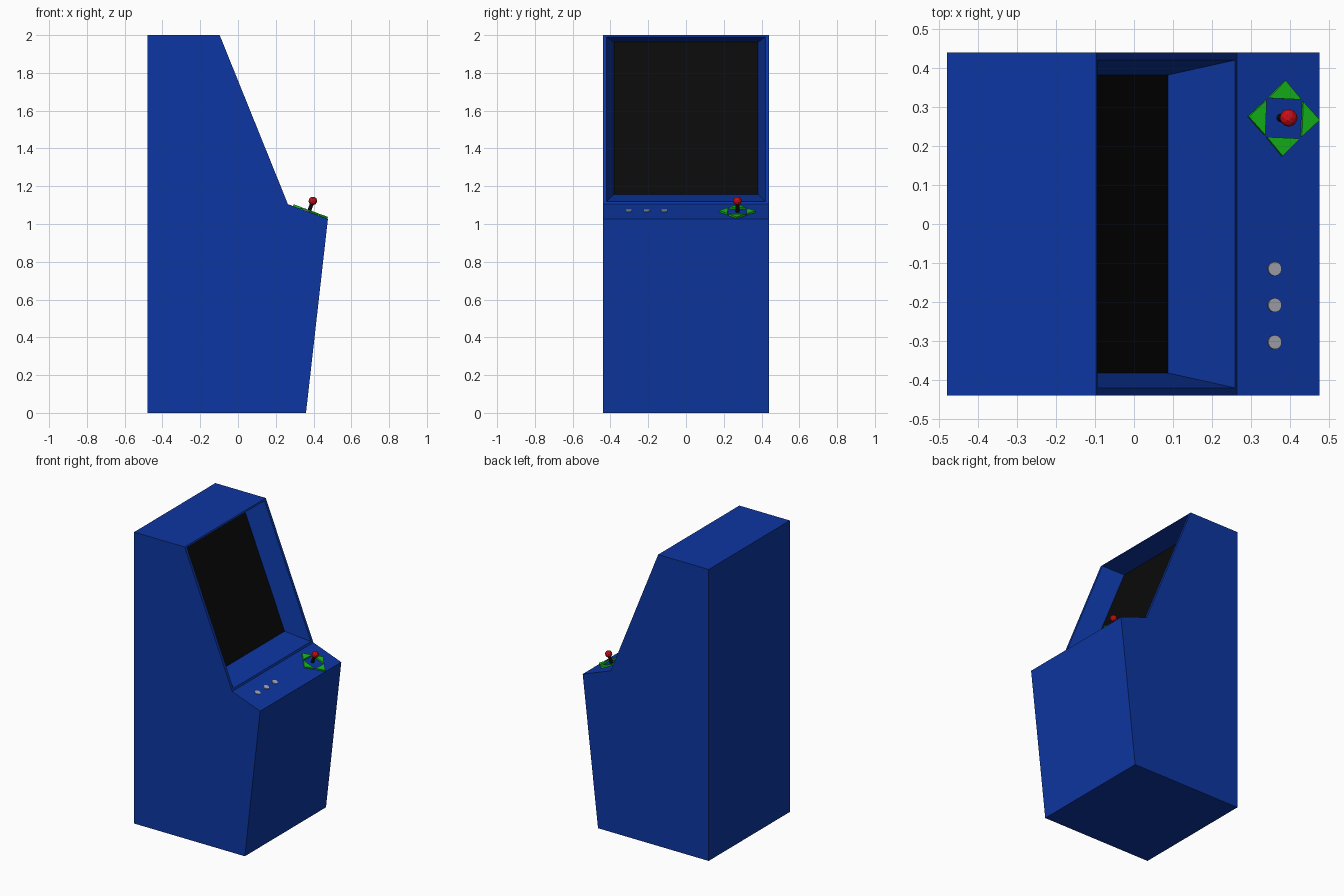
import bpy, bmesh
from math import atan2, cos, sin, pi, radians
from mathutils import Matrix, Vector

if "Cube" in bpy.data.objects:
    bpy.data.objects.remove(bpy.data.objects["Cube"])

HALF = 0.44
BACK_EDGE, FRONT_EDGE = (0.264, 1.105), (0.476, 1.027)   # control panel slope
SLOPE = (BACK_EDGE[1] - FRONT_EDGE[1]) / (FRONT_EDGE[0] - BACK_EDGE[0])
TILT = atan2(SLOPE, 1)


def material(name, rgb):
    m = bpy.data.materials.new(name)
    m.diffuse_color = (*rgb, 1)
    m.use_nodes = True
    m.node_tree.nodes["Principled BSDF"].inputs["Base Color"].default_value = m.diffuse_color
    return m


BLUE = material("blue", (0.004, 0.037, 0.36))
BLACK = material("black", (0.003, 0.003, 0.003))
GREEN = material("green", (0.008, 0.5, 0.012))
RED = material("red", (0.6, 0.004, 0.008))
SILVER = material("silver", (0.4, 0.4, 0.46))


def finish(name, bm, mat, matrix=None):
    bmesh.ops.recalc_face_normals(bm, faces=bm.faces)
    me = bpy.data.meshes.new(name)
    bm.to_mesh(me)
    bm.free()
    me.materials.append(mat)
    ob = bpy.data.objects.new(name, me)
    if matrix:
        ob.matrix_world = matrix
    bpy.context.collection.objects.link(ob)
    return ob


def on_panel(x, y):
    """Frame on the control panel: local z is the panel normal."""
    z = BACK_EDGE[1] - (x - BACK_EDGE[0]) * SLOPE
    return Matrix.Translation((x, y, z)) @ Matrix.Rotation(TILT, 4, 'Y')


def prism(bm, points, depth):
    """Extrude a closed flat outline along a vector."""
    face = bm.faces.new([bm.verts.new(p) for p in points])
    new = bmesh.ops.extrude_face_region(bm, geom=[face], use_keep_orig=True)["geom"]
    bmesh.ops.translate(bm, vec=depth, verts=[g for g in new if isinstance(g, bmesh.types.BMVert)])


def ring(bottom, top, half):
    return [(bottom[0], -half, bottom[1]), (bottom[0], half, bottom[1]),
            (top[0], half, top[1]), (top[0], -half, top[1])]


# Cabinet: side profile extruded across the width
profile = [(-0.48, 0), (0.36, 0), FRONT_EDGE, BACK_EDGE, (-0.097, 2), (-0.48, 2)]
bm = bmesh.new()
prism(bm, [(x, -HALF, z) for x, z in profile], Vector((0, 2 * HALF, 0)))

# Screen opening: slanted face replaced by a rim and a tapered recess
bm.faces.ensure_lookup_table()
slant = min(bm.faces, key=lambda f: (f.calc_center_median() - Vector((0.083, 0, 1.55))).length)
bmesh.ops.delete(bm, geom=[slant], context='FACES_ONLY')
rim = ring((0.259, 1.118), (-0.093, 1.99), 0.42)
screen = ring((0.087, 1.157), (-0.24, 1.963), 0.382)
loops = [[bm.verts.new(p) for p in r]
         for r in (ring(BACK_EDGE, (-0.097, 2), HALF), rim, screen)]
for a, b in zip(loops, loops[1:]):
    for i in range(4):
        j = (i + 1) % 4
        bm.faces.new((a[i], a[j], b[j], b[i]))
bmesh.ops.remove_doubles(bm, verts=bm.verts, dist=0.0005)
finish("cabinet", bm, BLUE)

# Screen
bm = bmesh.new()
bm.faces.new([bm.verts.new(p) for p in screen])
finish("screen", bm, BLACK)

# Direction arrows around the joystick
for i, side in enumerate(("front", "right", "back", "left")):
    bm = bmesh.new()
    prism(bm, [(0.05, -0.045, -0.002), (0.097, 0, -0.002), (0.05, 0.045, -0.002)],
          Vector((0, 0, 0.012)))
    turn = Matrix.Rotation(i * pi / 2 - radians(2.5), 4, 'Z')
    finish("arrow_" + side, bm, GREEN, on_panel(0.382, 0.271) @ turn)

# Joystick shaft and ball
stick = on_panel(0.375, 0.272)
bm = bmesh.new()
bmesh.ops.create_cone(bm, cap_ends=True, segments=12, radius1=0.01, radius2=0.01, depth=0.065)
finish("joystick_shaft", bm, BLACK, stick @ Matrix.Translation((0, 0, 0.027)))
bm = bmesh.new()
bmesh.ops.create_icosphere(bm, subdivisions=2, radius=0.023)
finish("joystick_ball", bm, RED, stick @ Matrix.Translation((0, 0, 0.062)))

# Round push buttons
for i, y in enumerate((-0.115, -0.208, -0.303)):
    bm = bmesh.new()
    bmesh.ops.create_cone(bm, cap_ends=True, segments=24, radius1=0.018, radius2=0.018, depth=0.01)
    finish(f"button_{i + 1}", bm, SILVER, on_panel(0.36, y))
